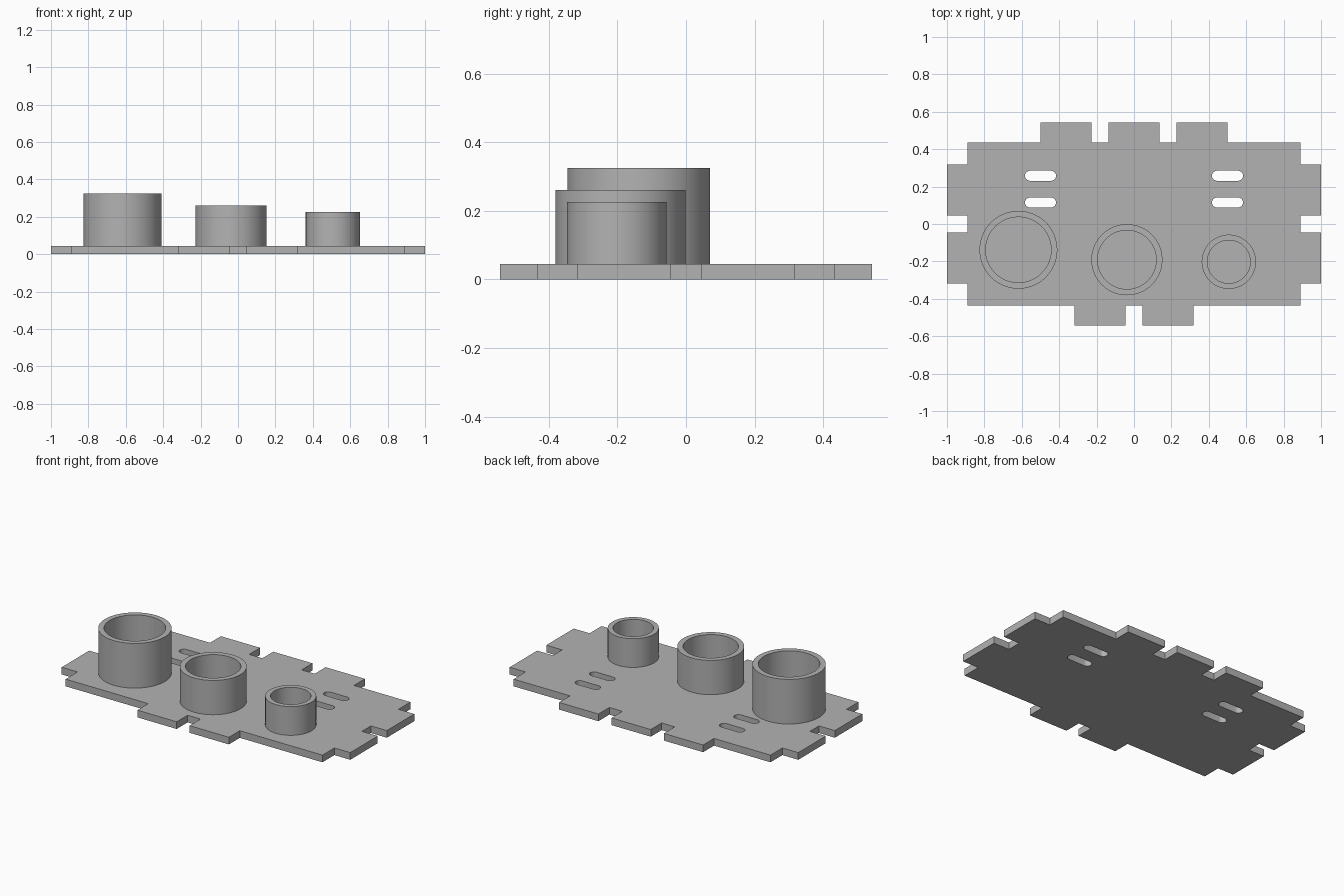
import bpy
import bmesh
import math

if "Cube" in bpy.data.objects:
    bpy.data.objects.remove(bpy.data.objects["Cube"], do_unlink=True)

THICK = 0.045
HALF_X, HALF_Y = 0.89, 0.435      # plate body
TIP_X, TIP_Y = 1.0, 0.543         # outer ends of the tabs
TAB = 0.136                       # half width of a tab

grey = bpy.data.materials.new("plain grey")
grey.use_nodes = True
colour = (0.45, 0.45, 0.45, 1)
grey.diffuse_color = colour
grey.node_tree.nodes["Principled BSDF"].inputs["Base Color"].default_value = colour


def finish(name, bm):
    bmesh.ops.recalc_face_normals(bm, faces=bm.faces)
    mesh = bpy.data.meshes.new(name)
    bm.to_mesh(mesh)
    bm.free()
    mesh.materials.append(grey)
    obj = bpy.data.objects.new(name, mesh)
    bpy.context.collection.objects.link(obj)
    return obj


def tabbed_edge(start, base, tip, centres):
    """Points along one edge: (position along, distance out)."""
    points = [(start, base)]
    step = math.copysign(TAB, -start)
    for c in centres:
        points += [(c - step, base), (c - step, tip), (c + step, tip), (c + step, base)]
    return points


def slot(cx, cy, half=0.083, r=0.027, steps=12):
    """Closed outline of a slot with round ends."""
    points = []
    for side in (1, -1):
        for i in range(steps + 1):
            a = math.pi * i / steps - math.pi / 2
            points.append((cx + side * (half - r + r * math.cos(a)),
                           cy + side * r * math.sin(a)))
    return points


# Plate outline, counter-clockwise from the front right corner
outline = [(a, -d) for a, d in tabbed_edge(-HALF_X, HALF_Y, TIP_Y, (-0.181, 0.181))]
outline += [(d, a) for a, d in tabbed_edge(-HALF_Y, HALF_X, TIP_X, (-0.181, 0.181))]
outline += [(a, d) for a, d in tabbed_edge(HALF_X, HALF_Y, TIP_Y, (0.363, 0, -0.363))]
outline += [(-d, a) for a, d in tabbed_edge(HALF_Y, HALF_X, TIP_X, (0.181, -0.181))]
loops = [outline] + [slot(x, y) for x in (-0.5, 0.5) for y in (0.258, 0.115)]

# Base plate: filled outline with slot holes, extruded up
bm = bmesh.new()
for loop in loops:
    verts = [bm.verts.new((x, y, 0)) for x, y in loop]
    for i, v in enumerate(verts):
        bm.edges.new((v, verts[i - 1]))
bmesh.ops.triangle_fill(bm, use_beauty=True, use_dissolve=False, edges=bm.edges[:])
top = bmesh.ops.extrude_face_region(bm, geom=bm.faces[:], use_keep_orig=True)["geom"]
bmesh.ops.translate(bm, vec=(0, 0, THICK),
                    verts=[g for g in top if isinstance(g, bmesh.types.BMVert)])
objects = [finish("base_plate", bm)]


def holder(name, x, y, outer, inner, height, sides=96):
    """Open tube standing on the plate: a wall profile spun round its axis."""
    bm = bmesh.new()
    profile = [(outer, THICK), (outer, height), (inner, height), (inner, THICK)]
    verts = [bm.verts.new((x + r, y, z)) for r, z in profile]
    edges = [bm.edges.new(pair) for pair in zip(verts, verts[1:])]
    bmesh.ops.spin(bm, geom=verts + edges, cent=(x, y, 0), axis=(0, 0, 1),
                   angle=2 * math.pi, steps=sides, use_merge=True)
    bmesh.ops.remove_doubles(bm, verts=bm.verts, dist=0.0001)
    # Normals face out of the wall
    obj = finish(name, bm)
    objects.append(obj)


# Round holders, large to small
holder("large_holder", -0.618, -0.138, 0.208, 0.175, 0.325)
holder("medium_holder", -0.038, -0.191, 0.19, 0.157, 0.26)
holder("small_holder", 0.507, -0.202, 0.145, 0.115, 0.225)

# Smooth round walls, sharp rims
bpy.ops.object.select_all(action="DESELECT")
for obj in objects:
    obj.select_set(True)
bpy.context.view_layer.objects.active = objects[0]
bpy.ops.object.shade_smooth_by_angle(angle=math.radians(30))
